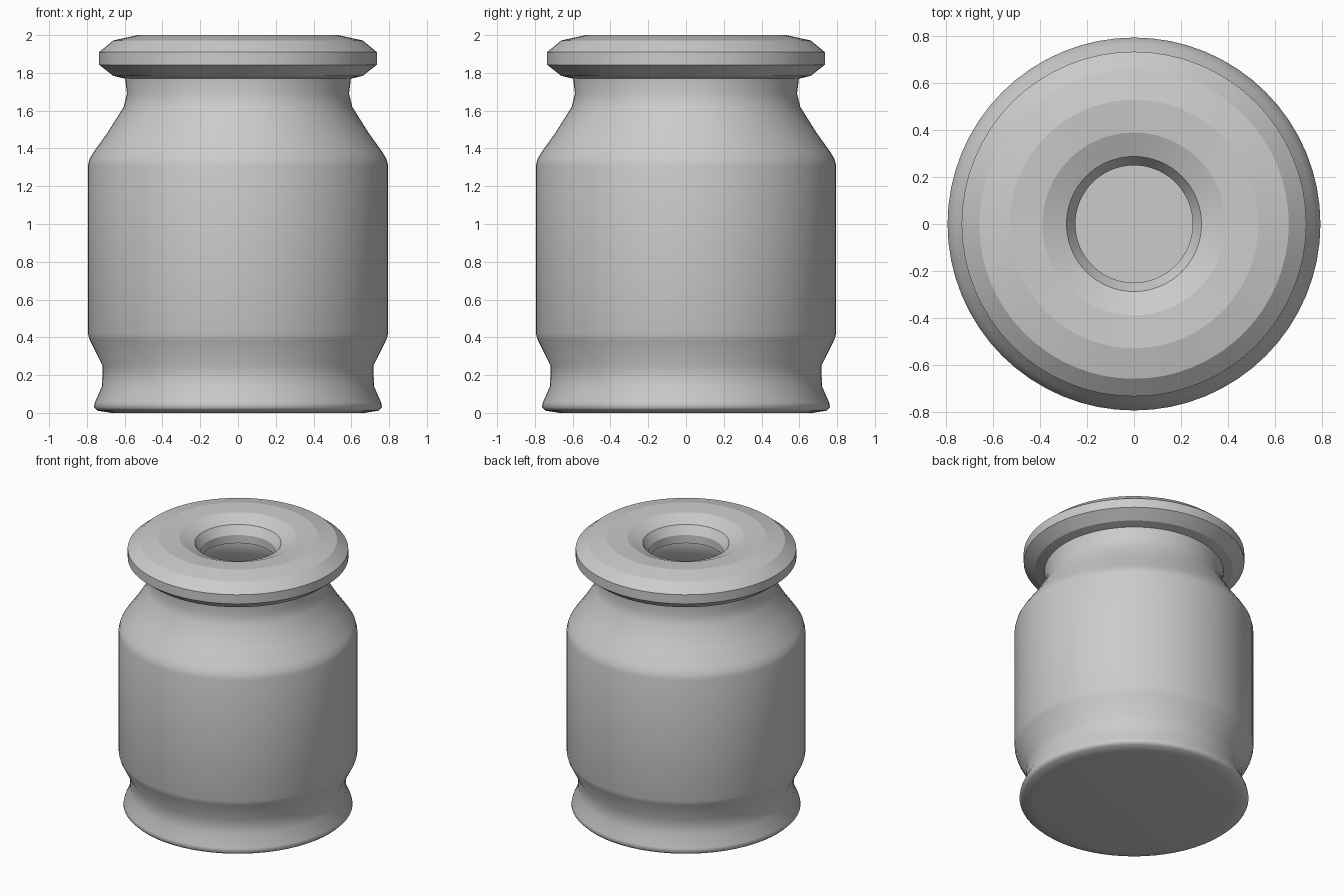
import bpy, bmesh, math

if "Cube" in bpy.data.objects:
    bpy.data.objects.remove(bpy.data.objects["Cube"])

SEGMENTS = 64


def lathe(name, profile, angle, closed=False):
    """Revolve an (r, z) profile around z; points with r = 0 become poles."""
    bm = bmesh.new()
    verts = [bm.verts.new((r, 0, z)) for r, z in profile]
    edges = [bm.edges.new(pair) for pair in zip(verts, verts[1:])]
    if closed:
        edges.append(bm.edges.new((verts[-1], verts[0])))
    bmesh.ops.spin(bm, geom=verts + edges, cent=(0, 0, 0), axis=(0, 0, 1),
                   angle=math.tau, steps=SEGMENTS, use_merge=True)
    bmesh.ops.remove_doubles(bm, verts=bm.verts[:], dist=0.0005)
    bmesh.ops.recalc_face_normals(bm, faces=bm.faces[:])
    mesh = bpy.data.meshes.new(name)
    bm.to_mesh(mesh)
    bm.free()
    obj = bpy.data.objects.new(name, mesh)
    bpy.context.collection.objects.link(obj)
    bpy.ops.object.select_all(action='DESELECT')
    obj.select_set(True)
    bpy.context.view_layer.objects.active = obj
    bpy.ops.object.shade_smooth_by_angle(angle=math.radians(angle))
    return obj


# Hollow jar: outer wall from the base up, then inner wall back down to the floor
outer = [(0, 0), (0.67, 0), (0.745, 0.012), (0.763, 0.03), (0.758, 0.055),
         (0.72, 0.14), (0.717, 0.25), (0.785, 0.385), (0.795, 0.42),
         (0.795, 1.31), (0.786, 1.345), (0.765, 1.38), (0.69, 1.485),
         (0.605, 1.62), (0.588, 1.69), (0.6, 1.79)]
inner = [(0.56, 1.79), (0.55, 1.69), (0.565, 1.61), (0.73, 1.37), (0.755, 1.31),
         (0.755, 0.43), (0.68, 0.26), (0.68, 0.05), (0, 0.05)]
lathe("jar_body", outer + inner, 60)

# Faceted ring lid with a central hole
lid = [(0.735, 1.843), (0.735, 1.91), (0.66, 1.972), (0.53, 2.0), (0.39, 1.992),
       (0.288, 1.95), (0.25, 1.89), (0.25, 1.83), (0.38, 1.772), (0.6, 1.77),
       (0.66, 1.784)]
lathe("lid_ring", lid, 8, closed=True)
